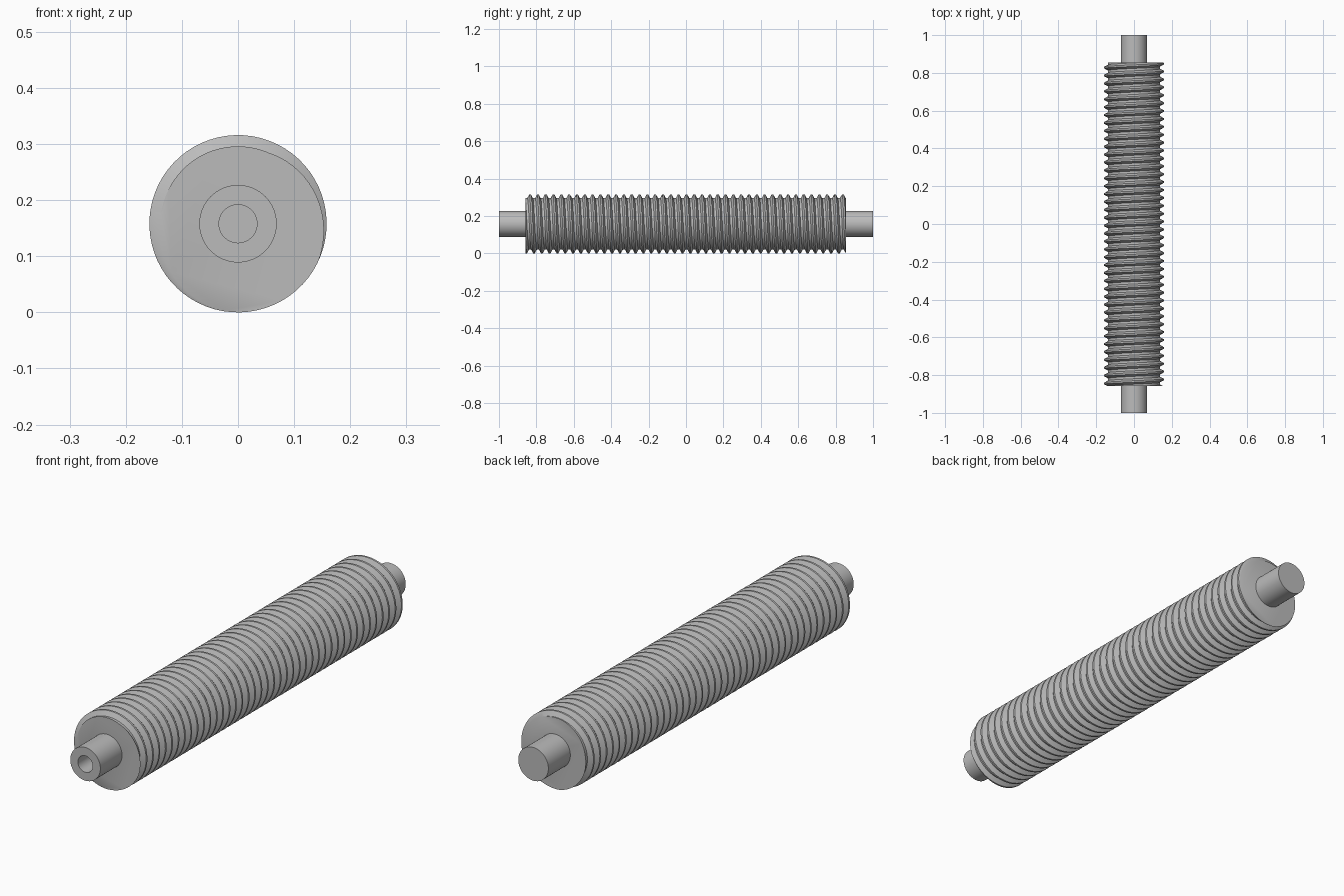
import bpy
import bmesh
from math import sin, cos, pi, radians

cube = bpy.data.objects.get("Cube")
if cube:
    bpy.data.objects.remove(cube, do_unlink=True)

OUTER, ROOT = 0.158, 0.138
FRONT, BACK = -0.858, 0.856
PITCH = 0.0418
STEPS = 64
CREST_ANGLE = radians(150)  # where the crest meets the front face

steel = bpy.data.materials.new("grey_steel")
steel.use_nodes = True
steel.diffuse_color = (0.5, 0.5, 0.5, 1)
steel.node_tree.nodes["Principled BSDF"].inputs["Base Color"].default_value = (0.5, 0.5, 0.5, 1)


def finish(bm, name):
    bmesh.ops.recalc_face_normals(bm, faces=bm.faces[:])
    mesh = bpy.data.meshes.new(name)
    bm.to_mesh(mesh)
    bm.free()
    mesh.materials.append(steel)
    obj = bpy.data.objects.new(name, mesh)
    bpy.context.collection.objects.link(obj)
    obj.location.z = OUTER
    bpy.ops.object.select_all(action='DESELECT')
    obj.select_set(True)
    bpy.context.view_layer.objects.active = obj
    bpy.ops.object.shade_smooth_by_angle(angle=radians(30))
    return obj


def lathe(name, profile):
    """Revolve (radius, y) points around the y axis."""
    bm = bmesh.new()
    verts = [bm.verts.new((r, y, 0)) for r, y in profile]
    edges = [bm.edges.new(pair) for pair in zip(verts, verts[1:])]
    bmesh.ops.spin(bm, geom=verts + edges, cent=(0, 0, 0), axis=(0, 1, 0),
                   angle=2 * pi, steps=STEPS, use_merge=True)
    bmesh.ops.remove_doubles(bm, verts=bm.verts[:], dist=1e-5)
    return finish(bm, name)


def threaded_body():
    """Sweep a trapezoid tooth along a right-handed helix, then trim both ends flat."""
    tooth = [(ROOT, -0.35), (OUTER, -0.1), (OUTER, 0.1), (ROOT, 0.35), (ROOT, 0.65)]
    bm = bmesh.new()
    turns = int((BACK - FRONT) / PITCH) + 5
    previous = None
    for i in range(turns * STEPS + 1):
        a = 2 * pi * i / STEPS
        base = FRONT + PITCH * (i / STEPS - 2)
        ring = [bm.verts.new((r * sin(a + CREST_ANGLE), base + t * PITCH,
                              r * cos(a + CREST_ANGLE))) for r, t in tooth]
        if previous:
            for k in range(len(tooth) - 1):
                bm.faces.new((previous[k], previous[k + 1], ring[k + 1], ring[k]))
        previous = ring
    bmesh.ops.remove_doubles(bm, verts=bm.verts[:], dist=1e-5)
    for y, side in ((FRONT, -1), (BACK, 1)):
        cut = bmesh.ops.bisect_plane(bm, geom=bm.verts[:] + bm.edges[:] + bm.faces[:],
                                     plane_co=(0, y, 0), plane_no=(0, side, 0),
                                     clear_outer=True, dist=1e-6)
        # Flat end face
        rim = [e for e in cut["geom_cut"] if isinstance(e, bmesh.types.BMEdge) and e.is_boundary]
        bmesh.ops.holes_fill(bm, edges=rim, sides=0)
    return finish(bm, "threaded_body")


threaded_body()

# Front journal with a centre hole, and solid back journal
lathe("front_journal", [(0.069, FRONT + 0.02), (0.069, -1), (0.034, -1),
                        (0.034, -0.87), (0, -0.87)])
lathe("back_journal", [(0.069, BACK - 0.02), (0.069, 1), (0, 1)])
